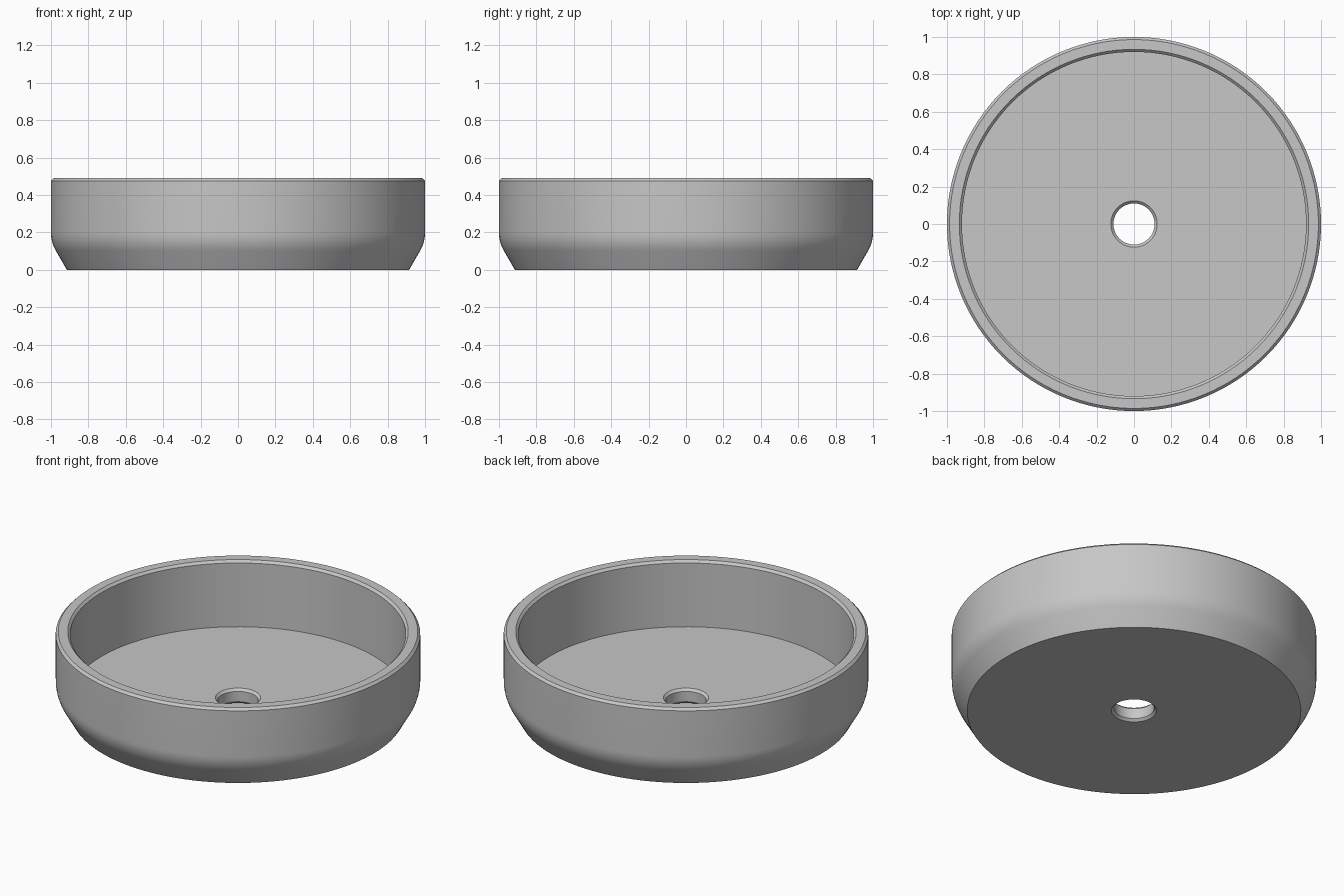
import bpy
import bmesh
from math import cos, sin, pi, radians, tan
from mathutils import Vector

SEGMENTS = 128
HEIGHT = 0.49
FLOOR = 0.09
OUTER, INNER, HOLE, FOOT = 1.0, 0.92, 0.11, 0.915
BEVEL = 0.014

cube = bpy.data.objects.get("Cube")
if cube:
    bpy.data.objects.remove(cube, do_unlink=True)


def flat_material(name, colour):
    mat = bpy.data.materials.new(name)
    mat.use_nodes = True
    mat.diffuse_color = colour
    mat.node_tree.nodes["Principled BSDF"].inputs["Base Color"].default_value = colour
    return mat


def lathe(name, profile, mat):
    """Revolve a closed (radius, height) outline around the z axis."""
    bm = bmesh.new()
    verts = [bm.verts.new((r, 0, z)) for r, z in profile]
    edges = [bm.edges.new((a, b)) for a, b in zip(verts, verts[1:] + verts[:1])]
    bmesh.ops.spin(bm, geom=verts + edges, cent=(0, 0, 0), axis=(0, 0, 1),
                   angle=2 * pi, steps=SEGMENTS, use_merge=True)
    bmesh.ops.remove_doubles(bm, verts=bm.verts, dist=1e-5)
    bmesh.ops.recalc_face_normals(bm, faces=bm.faces)
    mesh = bpy.data.meshes.new(name)
    bm.to_mesh(mesh)
    bm.free()
    mesh.materials.append(mat)
    obj = bpy.data.objects.new(name, mesh)
    bpy.context.collection.objects.link(obj)
    bpy.ops.object.select_all(action="DESELECT")
    obj.select_set(True)
    bpy.context.view_layer.objects.active = obj
    bpy.ops.object.shade_smooth_by_angle(angle=radians(25))
    return obj


# Rounded shoulder joining the sloped foot to the upright wall
slope = radians(30)
radius = 0.19
corner_z = (OUTER - FOOT) / tan(slope)
arc_z = corner_z + radius * tan(slope / 2)
steps = 8
shoulder = []
for i in range(steps + 1):
    a = -slope * (1 - i / steps)
    shoulder.append((OUTER - radius + radius * cos(a), arc_z + radius * sin(a)))

# Outline: drain hole, underside, outer wall, rim, inner wall, floor
profile = [
    (HOLE, BEVEL), (HOLE + BEVEL, 0), (FOOT, 0),
    *shoulder,
    (OUTER, HEIGHT - BEVEL), (OUTER - BEVEL, HEIGHT),
    (INNER + BEVEL, HEIGHT), (INNER, HEIGHT - BEVEL),
    (INNER, FLOOR),
    (HOLE + BEVEL, FLOOR), (HOLE, FLOOR - BEVEL),
]
lathe("round_basin", profile, flat_material("light_grey", (0.57, 0.57, 0.57, 1)))
